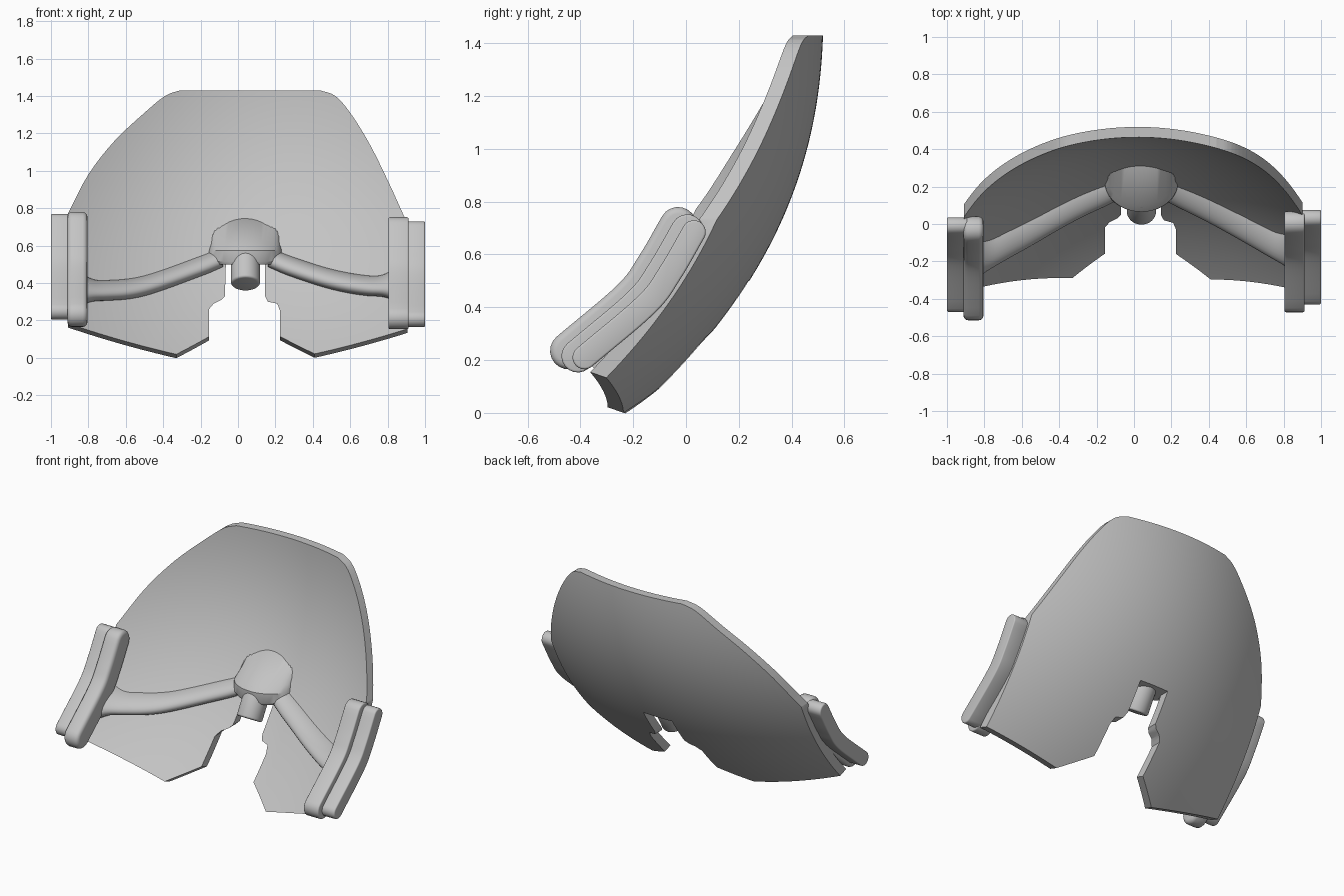
import bpy, bmesh
from math import sin, cos, pi, sqrt
from mathutils import Vector

if "Cube" in bpy.data.objects:
    bpy.data.objects.remove(bpy.data.objects["Cube"])

grey = bpy.data.materials.new("plain grey")
grey.use_nodes = True
grey.diffuse_color = (0.55, 0.55, 0.55, 1)
grey.node_tree.nodes["Principled BSDF"].inputs["Base Color"].default_value = grey.diffuse_color
CX, THICK = 0.02, 0.055


def back(x, z):
    u = 1.5 - z
    return 0.52 - 0.21 * u**2 - 0.07 * u**3 - 0.32 * (x - CX)**2


def front(x, z):
    u = 1.5 - z
    slope_z, slope_x = 0.42 * u + 0.21 * u * u, 0.64 * (x - CX)
    return back(x, z) - THICK * sqrt(1 + slope_z**2 + slope_x**2)


def finish(bm, name, bevel=0):
    bmesh.ops.recalc_face_normals(bm, faces=bm.faces)
    mesh = bpy.data.meshes.new(name)
    bm.to_mesh(mesh)
    bm.free()
    ob = bpy.data.objects.new(name, mesh)
    bpy.context.collection.objects.link(ob)
    mesh.materials.append(grey)
    bpy.ops.object.select_all(action='DESELECT')
    ob.select_set(True)
    bpy.context.view_layer.objects.active = ob
    if bevel:
        mod = ob.modifiers.new("Bevel", 'BEVEL')
        mod.width, mod.segments, mod.angle_limit = bevel, 3, 1.0
        bpy.ops.object.modifier_apply(modifier="Bevel")
    bpy.ops.object.shade_smooth_by_angle(angle=0.6)
    return ob


def loft(rings, name, bevel=0):
    """Skin closed rings of points and cap both ends."""
    bm = bmesh.new()
    rows = [[bm.verts.new(p) for p in ring] for ring in rings]
    n = len(rows[0])
    for a, b in zip(rows, rows[1:]):
        for i in range(n):
            bm.faces.new((a[i], a[(i + 1) % n], b[(i + 1) % n], b[i]))
    bm.faces.new(rows[0])
    bm.faces.new(rows[-1])
    return finish(bm, name, bevel)


def spline(pts, steps):
    """Catmull-Rom curve through the points."""
    p = [Vector(q) for q in pts]
    p = [2 * p[0] - p[1]] + p + [2 * p[-1] - p[-2]]
    out = []
    for i in range(1, len(p) - 2):
        for k in range(steps):
            t = k / steps
            a, b, c, d = p[i - 1:i + 3]
            out.append(0.5 * (2 * b + (c - a) * t + (2 * a - 5 * b + 4 * c - d) * t * t
                              + (3 * b - a - 3 * c + d) * t**3))
    return out + [p[-2]]


# Curved shield: a doubly curved slab
bm = bmesh.new()
NX, NZ = 64, 52
sheets = []
for surf in (front, back):
    sheets.append([[bm.verts.new((x, surf(x, z), z)) for x in (-1 + 2 * i / NX for i in range(NX + 1))]
                   for z in (-0.15 + 1.65 * j / NZ for j in range(NZ + 1))])
for s in sheets:
    for j in range(NZ):
        for i in range(NX):
            bm.faces.new((s[j][i], s[j][i + 1], s[j + 1][i + 1], s[j + 1][i]))
rims = []
for s in sheets:
    rims.append(s[0][:-1] + [r[-1] for r in s[:-1]] + s[-1][:0:-1] + [r[0] for r in s[:0:-1]])
for i in range(len(rims[0])):
    k = (i + 1) % len(rims[0])
    bm.faces.new((rims[0][i], rims[0][k], rims[1][k], rims[1][i]))
shield = finish(bm, "shield")

# Outline of the shield, with its stepped bottom notch
left_edge = spline([(-.91, .77), (-.8, .98), (-.66, 1.16), (-.5, 1.31), (-.39, 1.40), (-.31, 1.43)], 4)
right_edge = spline([(.44, 1.43), (.52, 1.40), (.6, 1.31), (.7, 1.15), (.8, .95), (.9, .73)], 4)
notch = [(.905, .08), (.41, -.03), (.225, .11), (.225, .25), (.21, .29), (.16, .30), (.145, .33),
         (.145, .5), (-.065, .5), (-.07, .33), (-.09, .31), (-.13, .29), (-.155, .26), (-.155, .11),
         (-.33, -.03), (-.91, .11)]
outline = [tuple(p) for p in left_edge + right_edge] + notch
bm = bmesh.new()
caps = []
for y in (-0.48, 0.6):
    # The bottom rim is cut at a slant
    caps.append([bm.verts.new((x, y, z - (0.35 * (y + 0.15) if z < 0.2 else 0))) for x, z in outline])
for c in caps:
    bm.faces.new(c)
for i in range(len(outline)):
    k = (i + 1) % len(outline)
    bm.faces.new((caps[0][i], caps[0][k], caps[1][k], caps[1][i]))
bmesh.ops.triangulate(bm, faces=bm.faces)
cutter = finish(bm, "outline_cutter")
cutter.hide_render = True
mod = shield.modifiers.new("Cut", 'BOOLEAN')
mod.operation, mod.solver, mod.object = 'INTERSECT', 'EXACT', cutter
bpy.context.view_layer.objects.active = shield
bpy.ops.object.modifier_apply(modifier="Cut")
bpy.data.objects.remove(cutter)
bpy.ops.object.select_all(action='DESELECT')
shield.select_set(True)
bpy.ops.object.shade_smooth_by_angle(angle=0.6)


# Side rails: curved stadium slabs, a thin outer one and a wide inner one
def rail(name, x0, x1, dy, dz, r, bevel):
    path = spline([(-.385, .21), (-.15, .41), (-.06, .53), (.03, .685)], 6)
    path = [p + Vector((dy, dz)) for p in path]
    tang = [(path[min(i + 1, len(path) - 1)] - path[max(i - 1, 0)]).normalized() for i in range(len(path))]
    norm = [Vector((-t.y, t.x)) for t in tang]
    ring = [p + n * r for p, n in zip(path, norm)]
    ring += [path[-1] + r * (norm[-1] * cos(a) + tang[-1] * sin(a)) for a in (pi * k / 10 for k in range(1, 10))]
    ring += [p - n * r for p, n in zip(path[::-1], norm[::-1])]
    ring += [path[0] - r * (norm[0] * cos(a) + tang[0] * sin(a)) for a in (pi * k / 10 for k in range(1, 10))]
    loft([[(x, q.x, q.y) for q in ring] for x in (x0, x1)], name, bevel)


rail("left_outer_rail", .89, 1.0, 0, 0, .045, .008)
rail("left_inner_rail", .805, .912, -.025, .005, .062, .008)
rail("right_outer_rail", -1.0, -.89, -.04, .04, .045, .008)
rail("right_inner_rail", -.912, -.805, -.06, .025, .07, .025)


# Ribs from the hub to the rails, flaring at the rail end
def rib(name, pts):
    rings = []
    path = spline(pts, 8)
    for i, p in enumerate(path):
        t = i / (len(path) - 1)
        flare = max(0, (t - 0.8) / 0.2)**2
        w = 0.055 + 0.035 * flare
        h = 0.075 + 0.05 * t
        ring = []
        for k in range(13):
            a = pi * k / 12
            z = p.y + w * cos(a)
            ring.append((p.x, front(p.x, z) + 0.015 - h * sin(a), z))
        rings.append(ring)
    loft(rings, name)


rib("right_rib", [(-.08, .54), (-.2, .49), (-.5, .385), (-.7, .36), (-.84, .365)])
rib("left_rib", [(.16, .54), (.28, .49), (.5, .42), (.7, .385), (.84, .39)])

# Hub: a rounded hood that leans back into the shield
hub = []
for cy, z, rx in ((.23, .50, .185), (.225, .515, .2), (.225, .575, .195), (.26, .61, .185), (.47, .745, .185)):
    ring = []
    for k in range(40):
        a = 2 * pi * k / 40
        x = .04 + rx * cos(a)
        ring.append((x, min(cy + .16 * sin(a), back(x, z) - .015), z))
    hub.append(ring)
loft(hub, "hub")

# Pin pointing down and forward from the hub
axis = Vector((0, .5, .866))
side, up = Vector((1, 0, 0)), Vector((0, -.866, .5))
end = Vector((.04, .06, .395))
loft([[end + axis * d + .078 * (side * cos(a) + up * sin(a)) for a in (2 * pi * k / 32 for k in range(32))]
      for d in (0, .2)], "pin", .012)
